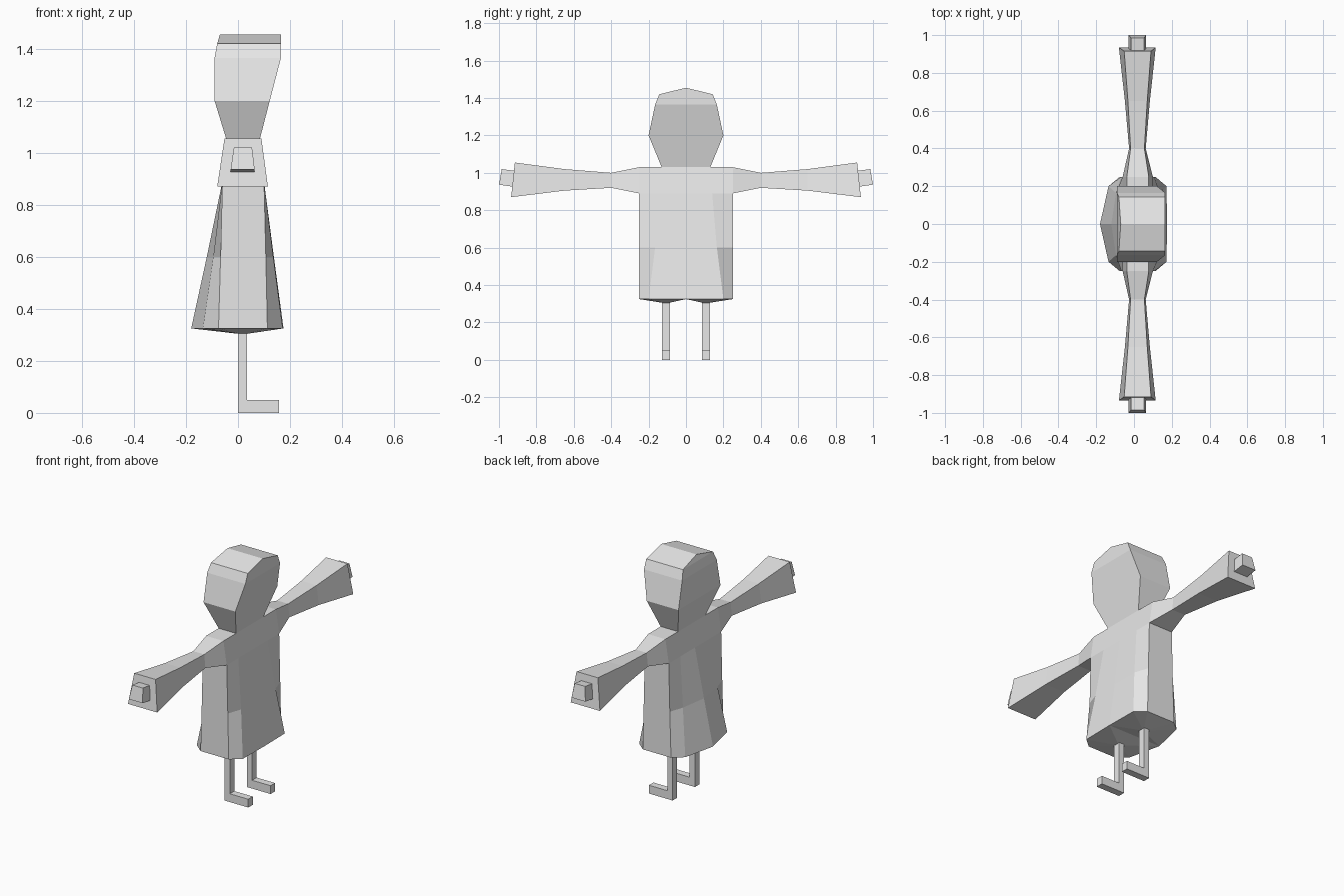
import bpy, bmesh

if "Cube" in bpy.data.objects:
    bpy.data.objects.remove(bpy.data.objects["Cube"])

grey = bpy.data.materials.new("plain grey")
grey.diffuse_color = (0.8, 0.8, 0.8, 1)
grey.use_nodes = True
grey.node_tree.nodes["Principled BSDF"].inputs["Base Color"].default_value = grey.diffuse_color


def finish(name, bm):
    bmesh.ops.recalc_face_normals(bm, faces=bm.faces)
    mesh = bpy.data.meshes.new(name)
    bm.to_mesh(mesh)
    bm.free()
    mesh.materials.append(grey)
    obj = bpy.data.objects.new(name, mesh)
    bpy.context.collection.objects.link(obj)
    return obj


def loft(bm, rings, cap_start=True, cap_end=True):
    """Skin a list of equal-length point rings and return their vertices."""
    loops = [[bm.verts.new(p) for p in ring] for ring in rings]
    for a, b in zip(loops, loops[1:]):
        n = len(a)
        for i in range(n):
            j = (i + 1) % n
            bm.faces.new((a[i], a[j], b[j], b[i]))
    if cap_start:
        bm.faces.new(loops[0][::-1])
    if cap_end:
        bm.faces.new(loops[-1])
    return loops


def box(bm, x0, x1, y0, y1, z0, z1):
    loft(bm, [[(x0, y0, z), (x1, y0, z), (x1, y1, z), (x0, y1, z)] for z in (z0, z1)])


# Robe: flared ten-sided body; z, back middle, back corner, side back,
# side front, front corner, front middle, corner y
robe_levels = [
    (0.325, -0.18, -0.135, -0.075, 0.113, 0.172, 0.175, 0.20),
    (0.60, -0.12, -0.095, -0.067, 0.107, 0.136, 0.138, 0.165),
    (0.89, -0.06, -0.06, -0.06, 0.10, 0.10, 0.10, 0.14),
    (1.03, -0.038, -0.038, -0.038, 0.078, 0.078, 0.078, 0.13),
]
rings = []
for z, b0, b1, s0, s1, f1, f0, yc in robe_levels:
    half = [(b1, yc), (s0, 0.25), (s1, 0.25), (f1, yc)]
    rings.append([(b0, 0, z)] + [(x, y, z) for x, y in half] + [(f0, 0, z)]
                 + [(x, -y, z) for x, y in reversed(half)])
bm = bmesh.new()
hem = loft(bm, rings, cap_start=False)[0]
# underside drawn down to a low point above each leg
for side, loop in ((1, hem[0:6]), (-1, hem[5:] + hem[:1])):
    tip = bm.verts.new((0.02, side * 0.105, 0.302))
    for i in range(6):
        bm.faces.new((loop[i], loop[(i + 1) % 6], tip))
# open the armholes where the sleeves join
holes = [f for f in bm.faces
         if all(abs(v.co.y) > 0.24 and v.co.z > 0.85 for v in f.verts)]
bmesh.ops.delete(bm, geom=holes, context='FACES_ONLY')
finish("robe", bm)

# Head: boxy levels rising to a ridge; z, back x, front x, half width
head_levels = [
    (1.03, -0.038, 0.078, 0.13),
    (1.20, -0.09, 0.122, 0.20),
    (1.365, -0.09, 0.165, 0.165),
    (1.42, -0.08, 0.165, 0.143),
]
bm = bmesh.new()
top = loft(bm, [[(b, -w, z), (f, -w, z), (f, w, z), (b, w, z)]
                for z, b, f, w in head_levels], cap_end=False)[-1]
rb, rf = bm.verts.new((-0.07, 0, 1.455)), bm.verts.new((0.165, 0, 1.455))
for face in ((top[0], top[1], rf, rb), (top[2], top[3], rb, rf),
             (top[1], top[2], rf), (top[3], top[0], rb)):
    bm.faces.new(face)
finish("head", bm)


def arm_ring(side, yb, zb, b0, b1, yt, zt, t0, t1):
    return [(b0, side * yb, zb), (b1, side * yb, zb),
            (t1, side * yt, zt), (t0, side * yt, zt)]


for side, label in ((1, "left"), (-1, "right")):
    # Sleeve: pinched past the shoulder, wide at the cuff
    bm = bmesh.new()
    loft(bm, [
        arm_ring(side, 0.25, 0.89, -0.06, 0.10, 0.25, 1.03, -0.038, 0.078),
        arm_ring(side, 0.40, 0.92, -0.026, 0.062, 0.40, 1.00, -0.018, 0.055),
        arm_ring(side, 0.65, 0.905, -0.048, 0.084, 0.65, 1.02, -0.032, 0.07),
        arm_ring(side, 0.935, 0.87, -0.08, 0.115, 0.915, 1.055, -0.052, 0.09),
    ], cap_start=False)
    finish(label + "_sleeve", bm)

    # Hand: small tilted block leaving the cuff
    bm = bmesh.new()
    loft(bm, [
        arm_ring(side, 0.92, 0.925, -0.028, 0.064, 0.91, 1.01, -0.016, 0.054),
        arm_ring(side, 1.0, 0.937, -0.028, 0.064, 0.985, 1.02, -0.016, 0.054),
    ])
    finish(label + "_hand", bm)

    # Leg and foot: one L-shaped profile across the leg width
    profile = [(0, 0), (0.158, 0), (0.158, 0.05), (0.035, 0.05),
               (0.035, 0.31), (0, 0.31)]
    bm = bmesh.new()
    loft(bm, [[(x, side * y, z) for x, z in profile] for y in (0.085, 0.128)])
    finish(label + "_leg", bm)
